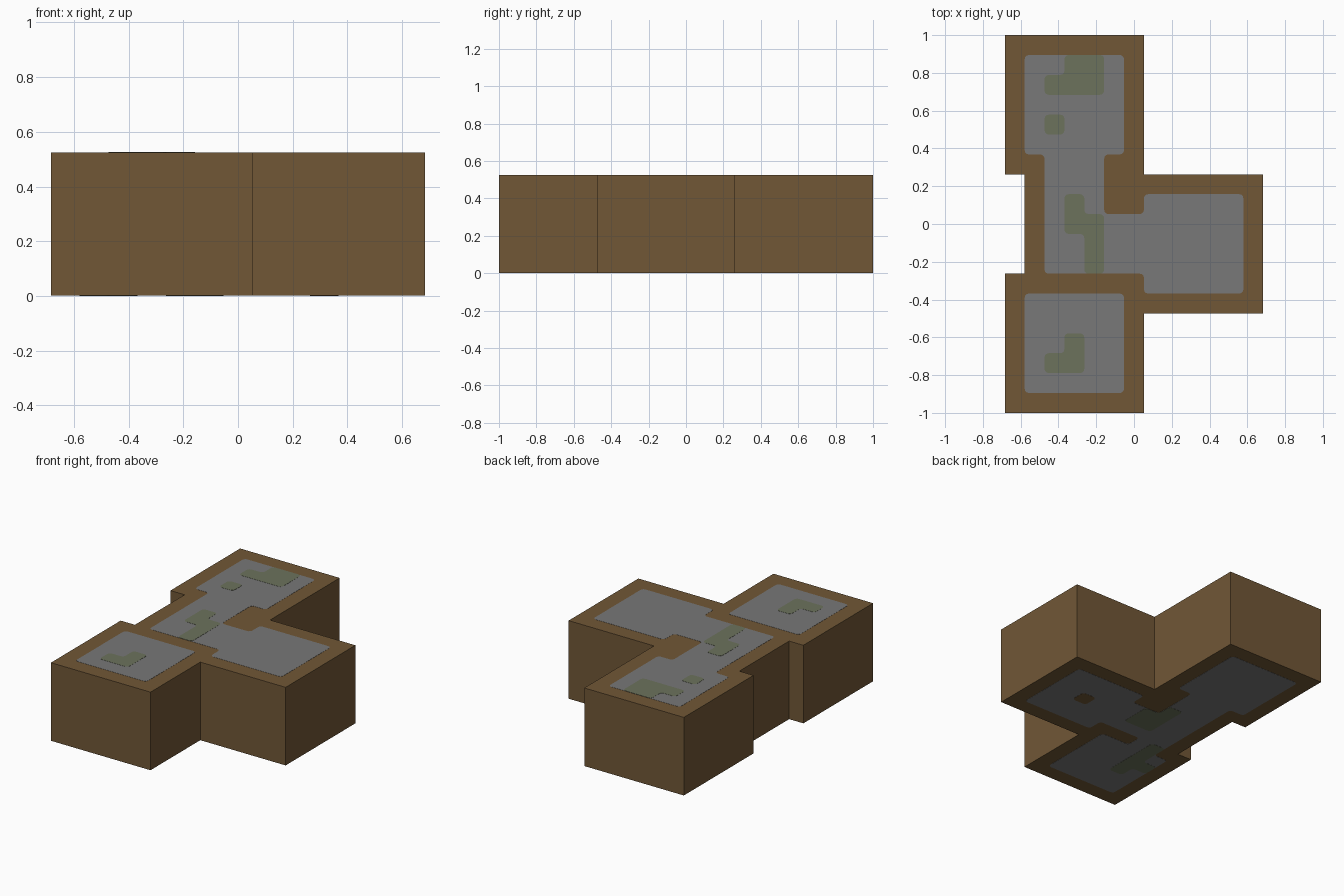
import bpy, bmesh

cube = bpy.data.objects.get("Cube")
if cube:
    bpy.data.objects.remove(cube, do_unlink=True)

CELL = 2 / 19          # the plan is drawn on a 13 x 19 grid of cells
HEIGHT = 5 * CELL
SKIN = 0.001           # thickness of a painted layer


def material(name, r, g, b):
    m = bpy.data.materials.new(name)
    m.use_nodes = True
    m.diffuse_color = (r, g, b, 1)
    m.node_tree.nodes["Principled BSDF"].inputs["Base Color"].default_value = (r, g, b, 1)
    return m


EARTH = material("brown earth", 0.165, 0.096, 0.037)
STONE = material("grey stone", 0.188, 0.188, 0.188)
MOSS = material("moss green", 0.150, 0.168, 0.107)


def slab(name, mat, rects, z0, z1, rounding=0):
    """Merge rectangles of cells (x0, x1, y0, y1) into one outline and extrude it."""
    cells = {(i, j) for x0, x1, y0, y1 in rects
             for i in range(x0, x1) for j in range(y0, y1)}
    bm = bmesh.new()
    for i, j in sorted(cells):
        corners = ((i, j), (i + 1, j), (i + 1, j + 1), (i, j + 1))
        bm.faces.new([bm.verts.new(((x - 6.5) * CELL, (y - 9.5) * CELL, z0))
                      for x, y in corners])
    bmesh.ops.remove_doubles(bm, verts=bm.verts[:], dist=CELL / 100)
    bmesh.ops.dissolve_limit(bm, angle_limit=0.01, verts=bm.verts[:], edges=bm.edges[:])
    if rounding:
        bmesh.ops.bevel(bm, geom=bm.verts[:], offset=rounding, segments=3,
                        profile=0.5, affect='VERTICES')
    top = bmesh.ops.extrude_face_region(bm, geom=bm.faces[:])["geom"]
    bmesh.ops.translate(bm, vec=(0, 0, z1 - z0),
                        verts=[v for v in top if isinstance(v, bmesh.types.BMVert)])
    bmesh.ops.recalc_face_normals(bm, faces=bm.faces[:])
    mesh = bpy.data.meshes.new(name)
    bm.to_mesh(mesh)
    bm.free()
    mesh.materials.append(mat)
    bpy.context.collection.objects.link(bpy.data.objects.new(name, mesh))


def top_layer(name, mat, rects, level):
    z = HEIGHT - (3 - level) * SKIN
    slab(name, mat, rects, z, z + SKIN, 0.022)


def bottom_layer(name, mat, rects, level):
    z = (3 - level) * SKIN
    slab(name, mat, rects, z - SKIN, z, 0.022)


# Solid earth block: three chambers joined by a corridor
slab("earth_block", EARTH,
     [(0, 7, 0, 7), (1, 7, 7, 12), (0, 7, 12, 19), (7, 13, 5, 12)],
     2 * SKIN, HEIGHT - 2 * SKIN)

# Stone floors, shared by the upper and lower faces
front_room = (1, 6, 1, 6)
other_rooms = [(1, 6, 13, 18), (2, 5, 7, 13), (5, 7, 7, 10), (7, 12, 6, 11)]
top_layer("front_room_floor", STONE, [front_room], 1)
top_layer("main_floor", STONE, other_rooms, 1)
bottom_layer("lower_floor", STONE, other_rooms + [front_room, (2, 4, 6, 7)], 1)

# Moss patches on the upper face
top_layer("back_room_moss", MOSS, [(2, 5, 16, 17), (3, 5, 17, 18)], 2)
top_layer("small_moss", MOSS, [(2, 3, 14, 15)], 2)
top_layer("corridor_moss", MOSS, [(3, 4, 9, 11), (4, 5, 7, 10)], 2)
top_layer("front_room_moss", MOSS, [(2, 3, 2, 3), (3, 4, 2, 4)], 2)

# Moss patches and a pillar base on the lower face
bottom_layer("lower_corridor_moss", MOSS, [(4, 5, 8, 11), (5, 6, 8, 10)], 2)
bottom_layer("lower_front_moss", MOSS, [(2, 3, 3, 7), (1, 2, 4, 5)], 2)
bottom_layer("pillar_base", EARTH, [(9, 10, 8, 9)], 2)
